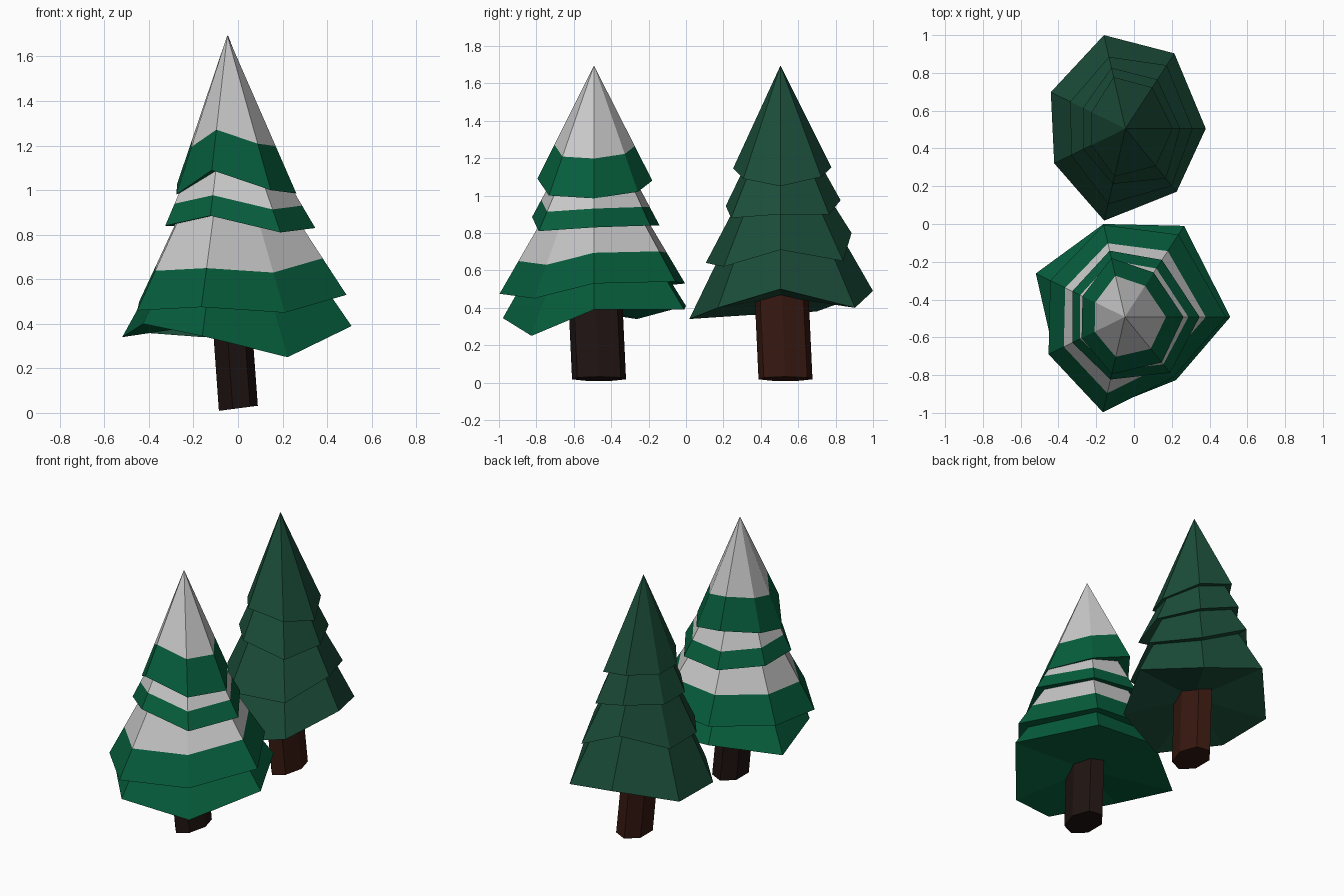
import bpy
from math import cos, sin, tau, radians

if "Cube" in bpy.data.objects:
    bpy.data.objects.remove(bpy.data.objects["Cube"])


def material(name, rgb):
    m = bpy.data.materials.new(name)
    m.diffuse_color = (*rgb, 1)
    m.use_nodes = True
    m.node_tree.nodes["Principled BSDF"].inputs["Base Color"].default_value = m.diffuse_color
    return m


snow_green = material("bright_green", (0.002, 0.115, 0.048))
dark_green = material("dark_green", (0.011, 0.075, 0.042))
bark_a = material("dark_bark", (0.014, 0.007, 0.006))
bark_b = material("red_bark", (0.036, 0.009, 0.005))

# seven sides, slightly uneven
ANGLES = [radians(a) for a in (0, 57, 103, 154, 206, 257, 309)]


def mesh_object(name, verts, faces, mat=None):
    me = bpy.data.meshes.new(name)
    me.from_pydata(verts, [], faces)
    ob = bpy.data.objects.new(name, me)
    bpy.context.collection.objects.link(ob)
    if mat:
        me.materials.append(mat)
    return ob


def ring(center, rim, apex_z, t):
    """Seven points at fraction t of the way from the apex to the rim."""
    return [(center[0] + t * r * cos(a), center[1] + t * r * sin(a),
             apex_z + t * (z - apex_z)) for a, (r, z) in zip(ANGLES, rim)]


def band(name, center, rim, apex_z, t0, t1, mat, underside):
    """Faceted strip of a cone between t0 and t1 (t0 = 0 gives a pointed tip)."""
    low = ring(center, rim, apex_z, t1)
    verts = list(low)
    nxt = [(i + 1) % 7 for i in range(7)]
    if t0 == 0:
        verts.append((center[0], center[1], apex_z))
        faces = [(i, nxt[i], 7) for i in range(7)]
    else:
        verts += ring(center, rim, apex_z, t0)
        faces = [(i, nxt[i], nxt[i] + 7, i + 7) for i in range(7)]
    if underside:
        c = len(verts)
        mean = sum(p[2] for p in low) / 7
        verts.append((center[0], center[1], mean + 0.05))
        faces += [(nxt[i], i, c) for i in range(7)]
    mesh_object(name, verts, faces, mat)


def tree(prefix, center, tiers, leaf, bark):
    # foliage tiers, with an optional snow layer on the upper part
    for n, (apex_z, top, snow, radii, heights) in enumerate(tiers, 1):
        rim = list(zip(radii, heights))
        if snow:
            band(f"{prefix}_snow_{n}", center, rim, apex_z, top, snow, None, False)
        band(f"{prefix}_tier_{n}", center, rim, apex_z, snow or top, 1, leaf, True)
    # slightly leaning oval trunk
    verts = []
    for x, y, z, tilt in ((-0.003, center[1] + 0.027, 0.02, -0.012),
                          (-0.045, center[1] + 0.0, 0.6, 0)):
        for i in range(7):
            a = tau * i / 7
            verts.append((x + 0.092 * cos(a), y + 0.148 * sin(a), z - tilt * cos(a)))
    faces = [(i, (i + 1) % 7, (i + 1) % 7 + 7, i + 7) for i in range(7)]
    faces += [tuple(range(6, -1, -1)), tuple(range(7, 14))]
    mesh_object(f"{prefix}_trunk", verts, faces, bark)


# tiers: apex height, top fraction, snow fraction, rim radii, rim heights
tree("snowy_tree", (-0.048, -0.492), [
    (1.2, 0.55, 0, (.558, .575, .505, .525, .42, .50, .43), (.39, .39, .41, .34, .40, .345, .25)),
    (1.35, 0.45, 0.80, (.535, .52, .50, .44, .45, .518, .41), (.53, .54, .53, .50, .46, .475, .45)),
    (1.5, 0.5, 0.85, (.395, .36, .36, .31, .31, .34, .38), (.83, .84, .84, .84, .84, .885, .81)),
    (1.695, 0, 0.70, (.31, .28, .32, .25, .255, .31, .31), (.985, 1.02, 1.08, 1.03, .98, 1.09, 1.0)),
], snow_green, bark_a)

tree("plain_tree", (-0.045, 0.505), [
    (1.35, 0.6, 0, (.425, .475, .508, .44, .42, .5, .43), (.50, .40, .49, .38, .36, .34, .40)),
    (1.4, 0.6, 0, (.355, .40, .39, .325, .32, .41, .39), (.71, .65, .80, .68, .68, .64, .62)),
    (1.55, 0.5, 0, (.29, .31, .33, .25, .25, .30, .34), (.90, .90, .975, .94, .94, .945, .88)),
    (1.695, 0, 0, (.25, .26, .28, .20, .20, .26, .255), (1.05, 1.10, 1.15, 1.12, 1.12, 1.145, 1.09)),
], dark_green, bark_b)
